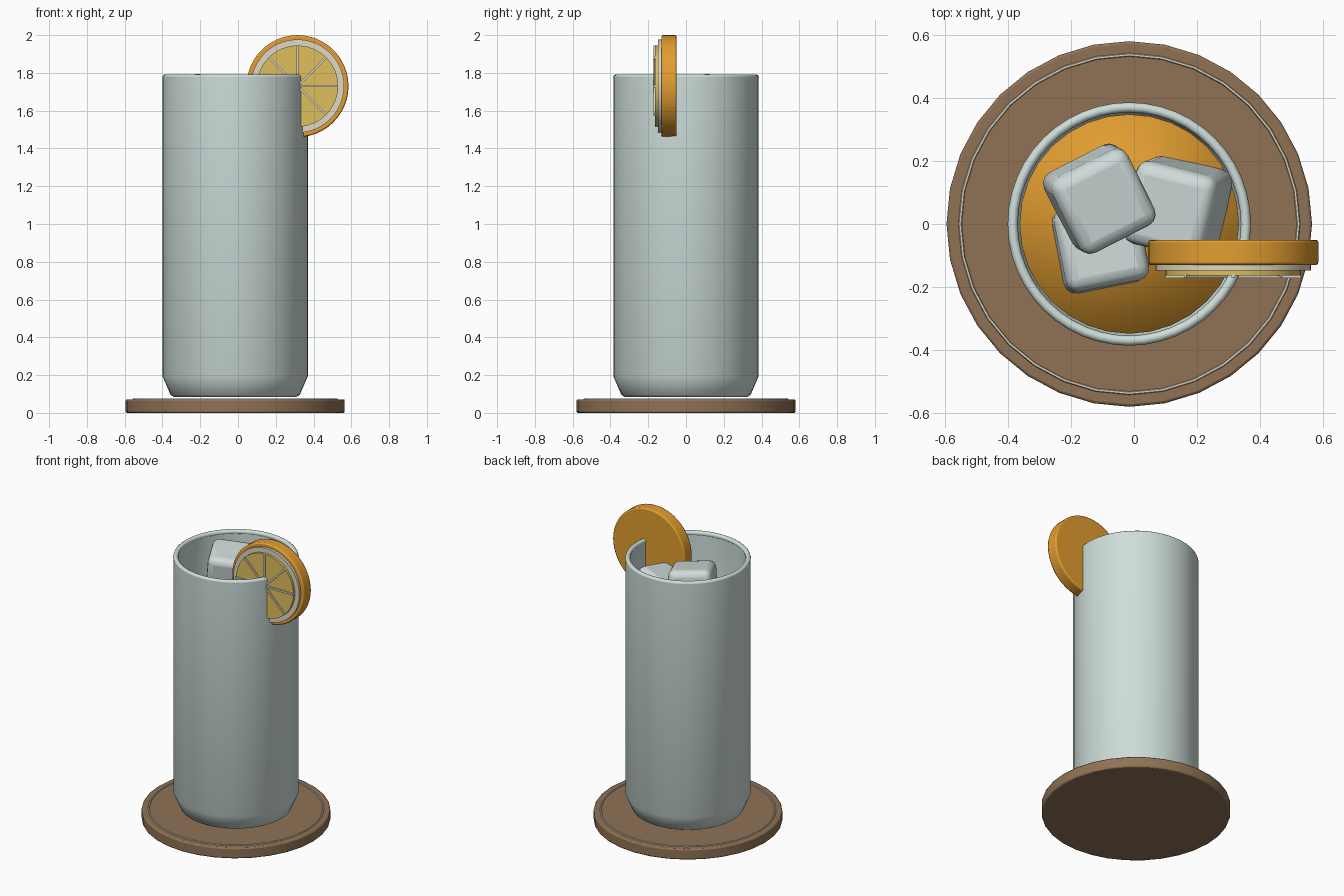
import bpy, bmesh, math
from mathutils import Matrix, Vector

if "Cube" in bpy.data.objects:
    bpy.data.objects.remove(bpy.data.objects["Cube"], do_unlink=True)

AXIS_X = -0.015                      # centre line of glass and coaster
SLICE = Vector((0.315, 0, 1.73))     # centre of the fruit slice


def material(name, r, g, b):
    m = bpy.data.materials.new(name)
    m.use_nodes = True
    m.diffuse_color = (r, g, b, 1)
    node = next(n for n in m.node_tree.nodes if n.type == 'BSDF_PRINCIPLED')
    node.inputs["Base Color"].default_value = (r, g, b, 1)
    return m


glass_mat = material("pale glass", 0.62, 0.73, 0.70)
ice_mat = material("ice", 0.62, 0.71, 0.70)
orange_mat = material("orange", 0.76, 0.34, 0.03)
pith_mat = material("cream pith", 0.74, 0.69, 0.56)
pulp_mat = material("yellow pulp", 0.74, 0.53, 0.11)
brown_mat = material("brown wood", 0.28, 0.17, 0.09)


def finish(name, bm, mat, bevel=0, segments=2, angle=30):
    bmesh.ops.recalc_face_normals(bm, faces=bm.faces)
    mesh = bpy.data.meshes.new(name)
    bm.to_mesh(mesh)
    bm.free()
    mesh.materials.append(mat)
    ob = bpy.data.objects.new(name, mesh)
    bpy.context.collection.objects.link(ob)
    if bevel:
        mod = ob.modifiers.new("rounded edges", 'BEVEL')
        mod.width, mod.segments = bevel, segments
    bpy.ops.object.select_all(action='DESELECT')
    ob.select_set(True)
    bpy.context.view_layer.objects.active = ob
    if angle:
        bpy.ops.object.shade_smooth_by_angle(angle=math.radians(angle))
    else:
        bpy.ops.object.shade_smooth()
    return ob


def lathe(name, profile, mat, sides=48, closed=False, angle=30):
    """Spin an (r, z) profile round the centre line."""
    bm = bmesh.new()
    verts = [bm.verts.new((r, 0, z)) for r, z in profile]
    edges = [bm.edges.new(p) for p in zip(verts, verts[1:])]
    if closed:
        edges.append(bm.edges.new((verts[-1], verts[0])))
    bmesh.ops.spin(bm, geom=verts + edges, axis=(0, 0, 1), cent=(0, 0, 0),
                   angle=math.tau, steps=sides)
    bmesh.ops.remove_doubles(bm, verts=bm.verts, dist=1e-5)
    ob = finish(name, bm, mat, angle=angle)
    ob.location.x = AXIS_X
    return ob


def ring(name, radius, thickness, z, mat, sides=48, steps=10):
    circle = [(radius + thickness * math.cos(math.tau * i / steps),
               z + thickness * math.sin(math.tau * i / steps)) for i in range(steps)]
    return lathe(name, circle, mat, sides, closed=True, angle=60)


def cylinder(name, radius, depth, matrix, mat, sides=32, bevel=0, angle=30):
    bm = bmesh.new()
    bmesh.ops.create_cone(bm, cap_ends=True, segments=sides, radius1=radius,
                          radius2=radius, depth=depth, matrix=matrix)
    return finish(name, bm, mat, bevel, angle=angle)


# Coaster with an inlaid ring
cylinder("coaster", 0.58, 0.072, Matrix.Translation((AXIS_X, 0, 0.036)), brown_mat, bevel=0.008)
ring("coaster_ring", 0.537, 0.006, 0.071, pith_mat, sides=32, steps=6)

# Tumbler: outer wall, then inner wall and floor
lathe("glass", [(0, 0.085), (0.325, 0.085), (0.342, 0.095), (0.385, 0.195),
                (0.385, 1.775), (0.357, 1.775), (0.357, 0.2), (0.32, 0.13), (0, 0.13)],
      glass_mat, angle=40)
ring("glass_rim", 0.37, 0.016, 1.776, glass_mat)

# Drink
cylinder("drink", 0.348, 1.27, Matrix.Translation((AXIS_X, 0, 0.835)), orange_mat, angle=0)

# Ice cubes: centre, tilt about x and y, turn about z (degrees)
ICE = [((-0.11, 0.08, 1.64), (8, 5, 27)),
       ((0.14, 0.055, 1.53), (9, -13, -14)),
       ((-0.11, -0.07, 1.45), (-3, 5, 11))]
for i, (centre, turn) in enumerate(ICE, 1):
    bm = bmesh.new()
    bmesh.ops.create_cube(bm, size=0.27)
    cube = finish(f"ice_cube_{i}", bm, ice_mat, bevel=0.04, segments=3, angle=40)
    cube.location = centre
    cube.rotation_euler = [math.radians(a) for a in turn]


# Fruit slice: stacked discs facing the front
def disc(name, radius, back, front, mat, bevel=0):
    place = Matrix.Translation((SLICE.x, (back + front) / 2, SLICE.z))
    cylinder(name, radius, back - front, place @ Matrix.Rotation(math.pi / 2, 4, 'X'),
             mat, sides=48, bevel=bevel)


disc("slice_rind", 0.27, -0.05, -0.13, orange_mat, bevel=0.008)
disc("slice_pith", 0.247, -0.12, -0.147, pith_mat)
disc("slice_pulp", 0.215, -0.14, -0.163, pulp_mat)

# Membranes between the segments
for i in range(4):
    bm = bmesh.new()
    bmesh.ops.create_cube(bm, size=1, matrix=Matrix.Diagonal((0.43, 0.012, 0.01, 1)))
    bmesh.ops.rotate(bm, verts=bm.verts, matrix=Matrix.Rotation(math.pi / 2, 3, 'X'))
    bar = finish(f"slice_membrane_{i + 1}", bm, pith_mat)
    bar.location = (SLICE.x, -0.166, SLICE.z)
    bar.rotation_euler.y = i * math.pi / 4
